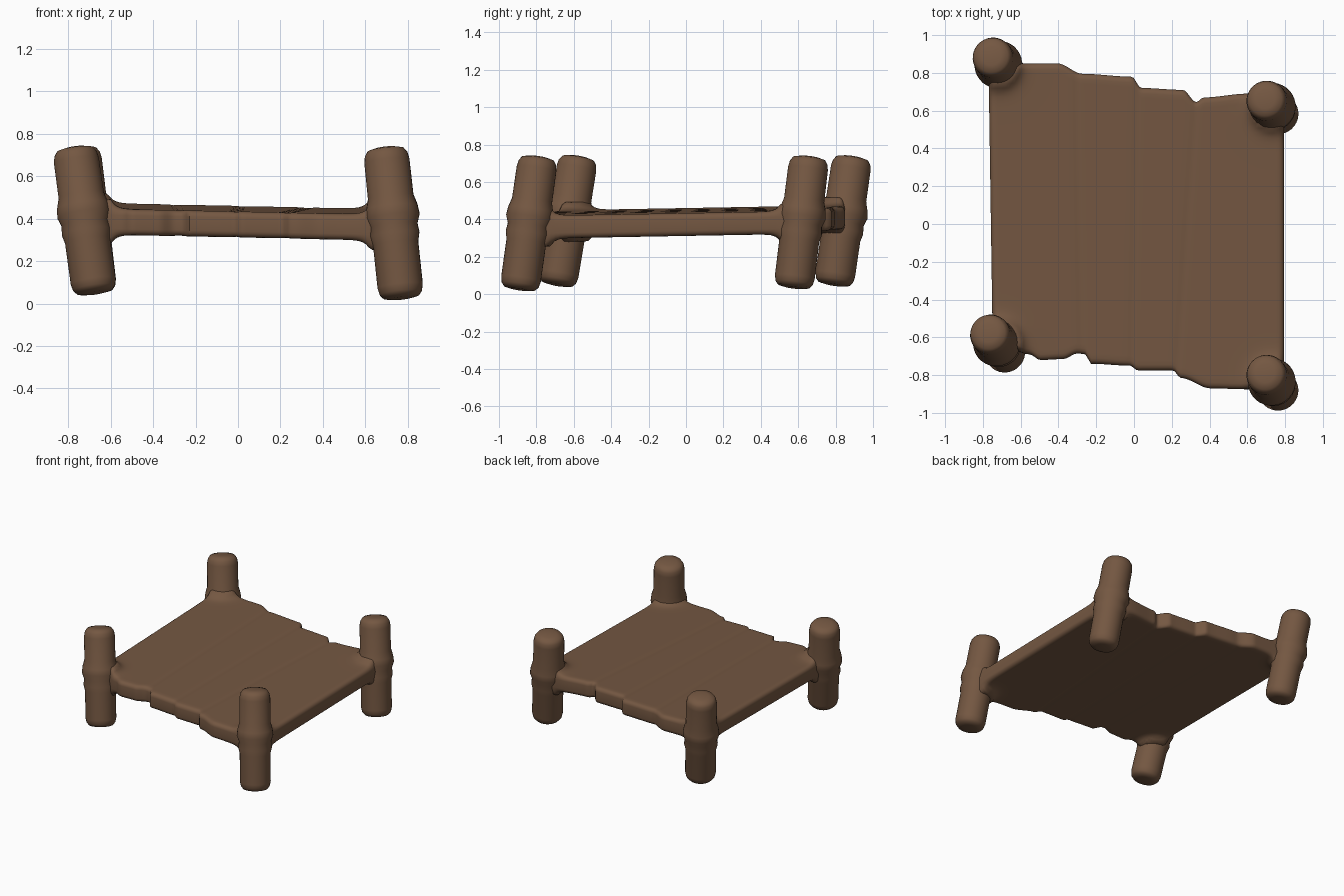
import bpy, bmesh, math
from mathutils import Vector

cube = bpy.data.objects.get("Cube")
if cube:
    bpy.data.objects.remove(cube)

wood = bpy.data.materials.new("brown wood")
wood.use_nodes = True
brown = (0.175, 0.096, 0.054, 1)
wood.diffuse_color = brown
bsdf = wood.node_tree.nodes["Principled BSDF"]
bsdf.inputs["Base Color"].default_value = brown
bsdf.inputs["Roughness"].default_value = 0.9

# Post axes: bottom centre, top centre
POSTS = {
    "front_right_post": (Vector((-0.675, -0.69, 0.05)), Vector((-0.77, -0.575, 0.735))),
    "front_left_post": (Vector((0.77, -0.89, 0.025)), Vector((0.695, -0.79, 0.735))),
    "back_left_post": (Vector((0.77, 0.575, 0.035)), Vector((0.695, 0.66, 0.735))),
    "back_right_post": (Vector((-0.675, 0.79, 0.05)), Vector((-0.755, 0.89, 0.735))),
}
# Radius against fraction of the post length: rounded ends, bulging collar
PROFILE = [(0.05, 0.0), (0.085, 0.01), (0.1, 0.035), (0.107, 0.08), (0.107, 0.36),
           (0.117, 0.42), (0.112, 0.48), (0.127, 0.54), (0.122, 0.6), (0.108, 0.67),
           (0.107, 0.91), (0.101, 0.955), (0.086, 0.985), (0.05, 0.998)]
# Ragged plank ends: x, y
FRONT = [(-0.78, -0.6), (-0.57, -0.69), (-0.51, -0.72), (-0.39, -0.715), (-0.31, -0.685),
         (-0.27, -0.69), (-0.24, -0.74), (-0.03, -0.75), (0.01, -0.775), (0.2, -0.775),
         (0.24, -0.815), (0.4, -0.87), (0.6, -0.875), (0.8, -0.85)]
BACK = [(-0.78, 0.84), (-0.58, 0.85), (-0.4, 0.85), (-0.27, 0.795), (-0.01, 0.78),
        (0.04, 0.72), (0.26, 0.71), (0.33, 0.645), (0.37, 0.67), (0.6, 0.69), (0.8, 0.68)]
# Plank seams: x at the front, x at the back
SEAMS = [(-0.29, -0.3), (-0.02, 0.02), (0.22, 0.33)]
LEFT, RIGHT, ROUND = -0.765, 0.795, 0.03


def finish(name, bm):
    bmesh.ops.recalc_face_normals(bm, faces=bm.faces)
    mesh = bpy.data.meshes.new(name)
    bm.to_mesh(mesh)
    bm.free()
    mesh.materials.append(wood)
    obj = bpy.data.objects.new(name, mesh)
    bpy.context.collection.objects.link(obj)
    bpy.ops.object.select_all(action='DESELECT')
    obj.select_set(True)
    bpy.context.view_layer.objects.active = obj
    bpy.ops.object.shade_smooth_by_angle(angle=math.radians(55))
    return obj


def follow(points, x):
    for (x0, y0), (x1, y1) in zip(points, points[1:]):
        if x <= x1:
            t = max(0, (x - x0) / (x1 - x0))
            return y0 + (y1 - y0) * t * t * (3 - 2 * t)
    return points[-1][1]


def spread(a, b, count):
    """Even positions from a to b with extra ones inside the rounded rims."""
    near = [ROUND * f for f in (0, 0.06, 0.25, 0.55)]
    inner = [a + ROUND + (b - a - 2 * ROUND) * i / count for i in range(count + 1)]
    return [a + d for d in near] + inner + [b - d for d in reversed(near)]


def rim(d):
    k = 1 - min(1, max(0, d / ROUND))
    return math.sqrt(1 - k * k)


# Posts, turned round their leaning axes
for name, (low, high) in POSTS.items():
    bm = bmesh.new()
    axis = high - low
    turn = axis.to_track_quat('Z', 'Y')
    rings = []
    for radius, t in PROFILE:
        ring = []
        for i in range(32):
            a = math.tau * i / 32
            spoke = turn @ Vector((math.cos(a), math.sin(a), 0))
            ring.append(bm.verts.new(low + axis * t + spoke * radius))
        rings.append(ring)
    for r0, r1 in zip(rings, rings[1:]):
        for i in range(32):
            j = (i + 1) % 32
            bm.faces.new((r0[i], r0[j], r1[j], r1[i]))
    for ring, tip in ((rings[0], low), (rings[-1], high)):
        centre = bm.verts.new(tip)
        for i in range(32):
            bm.faces.new((ring[i], ring[(i + 1) % 32], centre))
    finish(name, bm)

# Deck: one slab of merged planks, rounded rims, swelling up to the posts
bm = bmesh.new()
centres = [low.lerp(high, 0.52) for low, high in POSTS.values()]
top, bottom = [], []
for x in spread(LEFT, RIGHT, 100):
    y0, y1 = follow(FRONT, x), follow(BACK, x)
    upper, lower = [], []
    for y in spread(y0, y1, 60):
        t = (y - y0) / (y1 - y0)
        edge = rim(min(y - y0, y1 - y)) * rim(min(x - LEFT, RIGHT - x))
        gap = min(math.hypot(x - c.x, y - c.y) for c in centres)
        swell = 0.045 * math.exp(-max(0, gap - 0.11) / 0.025)
        groove = sum(math.exp(-((x - f - (b - f) * t) / 0.015) ** 2) for f, b in SEAMS)
        half = 0.032 + 0.029 * edge + swell * edge - 0.003 * groove * edge
        mid = 0.386 - 0.018 * x + 0.018 * y
        slant = 0.015 * (0.5 - y) * (RIGHT - x) / (RIGHT - LEFT)
        upper.append(bm.verts.new((x + slant, y, mid + half)))
        lower.append(bm.verts.new((x + slant, y, mid - half)))
    top.append(upper)
    bottom.append(lower)
nx, ny = len(top), len(top[0])
for grid in (top, bottom):
    for i in range(nx - 1):
        for j in range(ny - 1):
            bm.faces.new((grid[i][j], grid[i + 1][j], grid[i + 1][j + 1], grid[i][j + 1]))
for i in range(nx - 1):
    for j in (0, ny - 1):
        bm.faces.new((top[i][j], top[i + 1][j], bottom[i + 1][j], bottom[i][j]))
for j in range(ny - 1):
    for i in (0, nx - 1):
        bm.faces.new((top[i][j], top[i][j + 1], bottom[i][j + 1], bottom[i][j]))
finish("plank_deck", bm)
